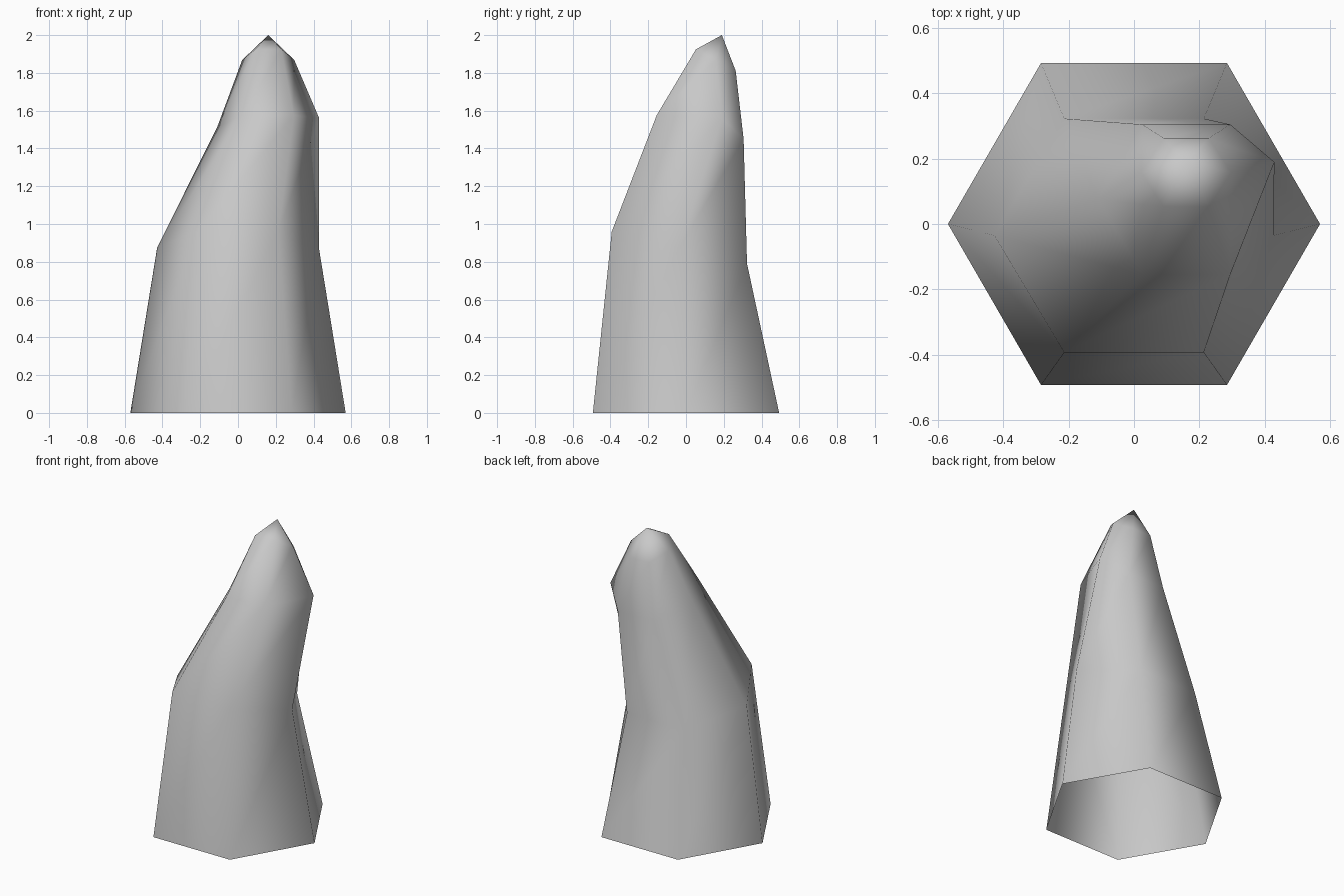
import bpy, bmesh, math
from mathutils import Vector

if "Cube" in bpy.data.objects:
    bpy.data.objects.remove(bpy.data.objects["Cube"])

SIDES = 6

# Tilted hexagonal cross-sections: centre, x radius, y half-depth, height drop front to back
SECTIONS = [
    ((0.0, 0.0, 0.0), 0.57, 0.493, 0.0),
    ((0.0, -0.035, 0.875), 0.428, 0.358, 0.085),
    ((0.16, 0.075, 1.513), 0.27, 0.23, 0.063),
    ((0.16, 0.158, 1.868), 0.138, 0.105, 0.057),
]
TIP = (0.16, 0.19, 2.0)

bm = bmesh.new()
rings = []
for (cx, cy, cz), rx, ry, tilt in SECTIONS:
    ring = []
    for i in range(SIDES):
        a = 2 * math.pi * i / SIDES
        s = math.sin(a) / math.sin(math.pi / 3)
        ring.append(bm.verts.new((cx + rx * math.cos(a), cy + ry * s, cz - tilt * s)))
    rings.append(ring)

# Bulge on the right shoulder
rings[2][0].co = Vector((0.43, 0.19, 1.56))

# Side walls (the base stays open)
for low, high in zip(rings, rings[1:]):
    for i in range(SIDES):
        j = (i + 1) % SIDES
        bm.faces.new((low[i], low[j], high[j], high[i]))

# Pointed cap
tip = bm.verts.new(TIP)
for i in range(SIDES):
    bm.faces.new((rings[-1][i], rings[-1][(i + 1) % SIDES], tip))

for f in bm.faces:
    f.smooth = True

mesh = bpy.data.meshes.new("rock_spike")
bm.to_mesh(mesh)
bm.free()

stone = bpy.data.materials.new("stone_grey")
stone.diffuse_color = (0.58, 0.58, 0.58, 1.0)
stone.use_nodes = True
stone.node_tree.nodes["Principled BSDF"].inputs["Base Color"].default_value = stone.diffuse_color
mesh.materials.append(stone)
spike = bpy.data.objects.new("rock_spike", mesh)
bpy.context.collection.objects.link(spike)
